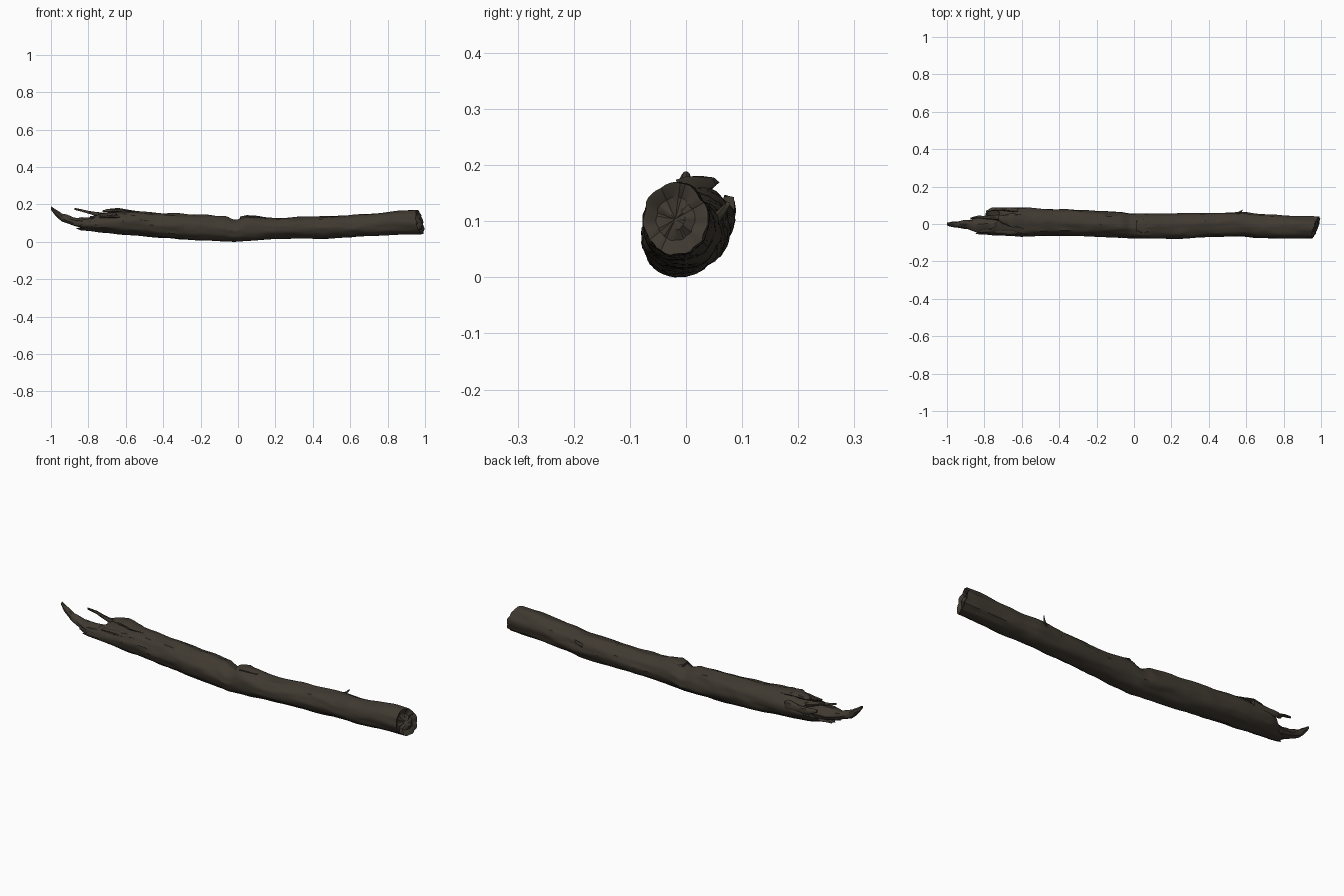
import bpy, bmesh, math
from mathutils import Vector, noise

cube = bpy.data.objects.get("Cube")
if cube:
    bpy.data.objects.remove(cube)


def material(name, colour):
    m = bpy.data.materials.new(name)
    m.use_nodes = True
    m.diffuse_color = (*colour, 1)
    m.node_tree.nodes["Principled BSDF"].inputs["Base Color"].default_value = (*colour, 1)
    return m


bark = material("dark bark", (0.05, 0.041, 0.03))

# Trunk outline: x, y low, y high, z low, z high
OUTLINE = [
    (-0.95, -0.03, 0.04, 0.08, 0.12),
    (-0.82, -0.055, 0.055, 0.06, 0.13),
    (-0.72, -0.06, 0.085, 0.05, 0.155),
    (-0.58, -0.066, 0.086, 0.036, 0.165),
    (-0.40, -0.062, 0.08, 0.02, 0.152),
    (-0.20, -0.068, 0.07, 0.007, 0.143),
    (-0.07, -0.07, 0.062, 0.002, 0.134),
    (-0.015, -0.075, 0.055, 0.0, 0.115),
    (0.05, -0.08, 0.055, 0.004, 0.142),
    (0.20, -0.08, 0.055, 0.013, 0.127),
    (0.42, -0.068, 0.058, 0.018, 0.134),
    (0.57, -0.066, 0.064, 0.023, 0.14),
    (0.68, -0.077, 0.052, 0.028, 0.147),
    (0.90, -0.077, 0.04, 0.037, 0.168),
    (1.0, -0.077, 0.038, 0.04, 0.168),
]


def outline_at(x):
    for a, b in zip(OUTLINE, OUTLINE[1:]):
        if x <= b[0]:
            break
    t = min(max((x - a[0]) / (b[0] - a[0]), 0), 1)
    t = t * t * (3 - 2 * t)
    return [p + (q - p) * t for p, q in zip(a[1:], b[1:])]


def trunk_point(x, angle, scale=1.0, rough=0.006):
    y0, y1, z0, z1 = outline_at(x)
    c, s = math.cos(angle), math.sin(angle)
    # long grain ridges with a little lumpiness
    grain = noise.noise(Vector((x * 5, c * 2.2, s * 2.2)))
    fine = noise.noise(Vector((x * 14 + 9, c * 6, s * 6)))
    k = scale * (1 + (grain + 0.5 * fine) * rough / 0.065)
    return Vector((x, (y0 + y1) / 2 + c * k * (y1 - y0) / 2,
                   max((z0 + z1) / 2 + s * k * (z1 - z0) / 2, 0)))


def loft(name, rings, sharp=35):
    bm = bmesh.new()
    rows = [[bm.verts.new(p) for p in ring] for ring in rings]
    n = len(rows[0])
    for a, b in zip(rows, rows[1:]):
        for i in range(n):
            j = (i + 1) % n
            bm.faces.new((a[i], a[j], b[j], b[i]))
    for row in (rows[0], rows[-1]):
        tip = bm.verts.new(sum((v.co for v in row), Vector()) / n)
        for i in range(n):
            bm.faces.new((row[i], row[(i + 1) % n], tip))
    bmesh.ops.recalc_face_normals(bm, faces=bm.faces)
    mesh = bpy.data.meshes.new(name)
    bm.to_mesh(mesh)
    bm.free()
    mesh.materials.append(bark)
    ob = bpy.data.objects.new(name, mesh)
    bpy.context.collection.objects.link(ob)
    bpy.ops.object.select_all(action="DESELECT")
    ob.select_set(True)
    bpy.context.view_layer.objects.active = ob
    bpy.ops.object.shade_smooth_by_angle(angle=math.radians(sharp))
    return ob


SIDES, STEPS = 40, 110
angles = [math.tau * i / SIDES for i in range(SIDES)]


def torn_end(a):
    jag = noise.noise(Vector((math.cos(a) * 5, math.sin(a) * 5, 3)))
    return -0.79 + 0.06 * math.sin(a) + 0.035 * math.cos(a) + 0.06 * jag


def cut_end(a):
    jag = noise.noise(Vector((math.cos(a) * 4, math.sin(a) * 4, 7)))
    return 0.972 + 0.019 * math.cos(a) - 0.012 * math.sin(a) + 0.008 * jag


# Trunk: hollow torn end, long bark surface, slanted broken end
rings = [[trunk_point(torn_end(a), a, s) + Vector((d, 0, 0)) for a in angles]
         for s, d in ((0.3, 0.03), (0.6, 0.05), (0.85, 0.025))]
for k in range(STEPS + 1):
    t = k / STEPS
    rings.append([trunk_point(torn_end(a) * (1 - t) + cut_end(a) * t, a) for a in angles])
rings += [[trunk_point(cut_end(a), a, s) - Vector((d, 0, 0)) for a in angles]
          for s, d in ((0.88, 0.002), (0.6, 0.012), (0.3, 0.006))]
loft("trunk", rings)


def splinter(name, path, sides=9, jitter=0.25):
    """Ragged tapered sliver; path rows are x, y, z, half width y, half height z."""
    rings = []
    for a, b in zip(path, path[1:]):
        for t in (0, 0.25, 0.5, 0.75):
            x, y, z, w, h = [p + (q - p) * t for p, q in zip(a, b)]
            ring = []
            for i in range(sides):
                u = math.tau * i / sides
                k = 1 + jitter * noise.noise(Vector((x * 25, y * 30 + i * 1.7, z * 30)))
                ring.append(Vector((x, y + w * k * math.cos(u), z + h * k * math.sin(u))))
            rings.append(ring)
    x, y, z, w, h = path[-1]
    rings.append([Vector((x, y + w * math.cos(math.tau * i / sides),
                          z + h * math.sin(math.tau * i / sides))) for i in range(sides)])
    return loft(name, rings)


# Torn wood at the left end
splinter("long_splinter", [
    (-0.68, 0.0, 0.095, 0.05, 0.035), (-0.82, -0.008, 0.098, 0.044, 0.032),
    (-0.88, -0.004, 0.108, 0.025, 0.022), (-0.94, -0.003, 0.131, 0.018, 0.021),
    (-0.975, -0.002, 0.155, 0.014, 0.018), (-1.0, 0.0, 0.18, 0.008, 0.009)])
splinter("side_splinter", [
    (-0.7, -0.03, 0.1, 0.025, 0.035), (-0.82, -0.035, 0.098, 0.018, 0.025),
    (-0.88, -0.025, 0.1, 0.006, 0.012)])
splinter("thin_splinter", [
    (-0.7, 0.035, 0.135, 0.018, 0.016), (-0.79, 0.034, 0.155, 0.009, 0.009),
    (-0.83, 0.038, 0.166, 0.008, 0.007), (-0.875, 0.03, 0.176, 0.004, 0.005)])
splinter("back_splinter", [
    (-0.62, 0.074, 0.12, 0.013, 0.03), (-0.72, 0.08, 0.12, 0.009, 0.022),
    (-0.76, 0.078, 0.125, 0.009, 0.015), (-0.79, 0.065, 0.13, 0.006, 0.008)])

# Lifted bark on top of the torn end
splinter("bark_flake", [
    (-0.5, 0.01, 0.153, 0.022, 0.006), (-0.6, 0.015, 0.162, 0.038, 0.012),
    (-0.65, 0.02, 0.169, 0.036, 0.013), (-0.7, 0.025, 0.165, 0.026, 0.009),
    (-0.725, 0.03, 0.162, 0.012, 0.006)])
splinter("front_bark_flake", [
    (-0.55, -0.04, 0.137, 0.014, 0.008), (-0.65, -0.04, 0.136, 0.019, 0.011),
    (-0.74, -0.038, 0.132, 0.012, 0.007)])

# Raised edge beside the notch and a broken twig stub on the back
splinter("notch_ridge", [
    (0.01, -0.01, 0.128, 0.03, 0.006), (0.05, -0.012, 0.135, 0.035, 0.008),
    (0.13, -0.012, 0.128, 0.02, 0.005)])
splinter("twig_stub", [
    (0.55, 0.052, 0.1, 0.01, 0.012), (0.572, 0.066, 0.118, 0.006, 0.007),
    (0.58, 0.074, 0.13, 0.004, 0.005)])
